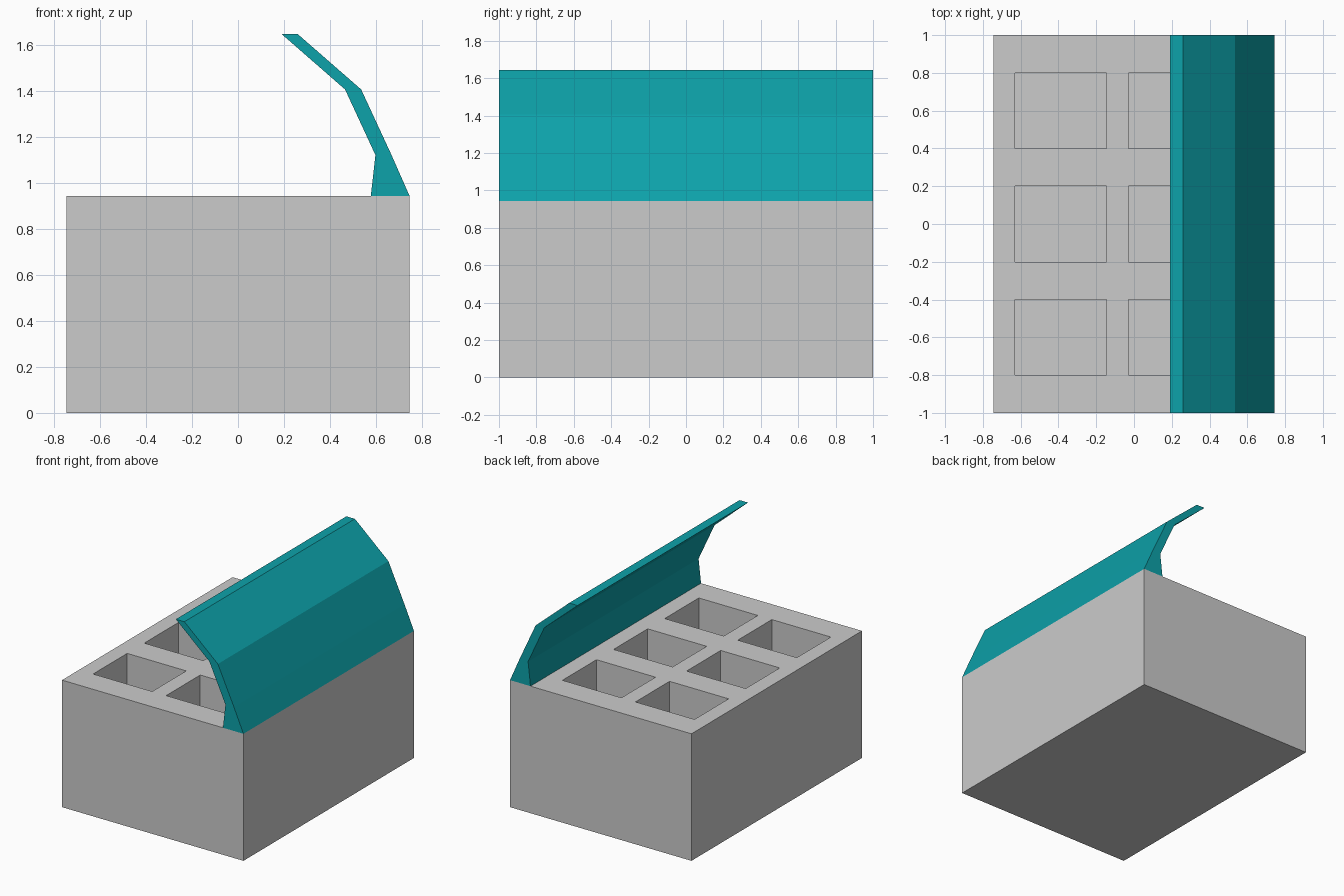
import bpy, bmesh

if "Cube" in bpy.data.objects:
    bpy.data.objects.remove(bpy.data.objects["Cube"])

HX, HY, TOP, FLOOR = 0.745, 1.0, 0.943, 0.12
XS = [-HX, -0.63, -0.145, -0.03, 0.455, HX]
YS = [-HY, -0.8, -0.4, -0.2, 0.2, 0.4, 0.8, HY]


def finish(bm, name):
    bmesh.ops.recalc_face_normals(bm, faces=bm.faces)
    mesh = bpy.data.meshes.new(name)
    bm.to_mesh(mesh)
    bm.free()
    obj = bpy.data.objects.new(name, mesh)
    bpy.context.collection.objects.link(obj)
    return obj


# Box: gridded top, skirt pulled down to the ground, closed bottom
bm = bmesh.new()
grid = [[bm.verts.new((x, y, TOP)) for y in YS] for x in XS]
pockets = []
for i in range(len(XS) - 1):
    for j in range(len(YS) - 1):
        face = bm.faces.new((grid[i][j], grid[i + 1][j], grid[i + 1][j + 1], grid[i][j + 1]))
        if i % 2 and j % 2:
            pockets.append(face)
rim = [e for e in bm.edges if e.is_boundary]
skirt = bmesh.ops.extrude_edge_only(bm, edges=rim)["geom"]
for v in skirt:
    if isinstance(v, bmesh.types.BMVert):
        v.co.z = 0
bmesh.ops.holes_fill(bm, edges=[e for e in bm.edges if e.is_boundary], sides=0)

# Six compartments sunk into the top
for face in bmesh.ops.extrude_discrete_faces(bm, faces=pockets)["faces"]:
    for v in face.verts:
        v.co.z = FLOOR
# Merge the coplanar grid cells
bmesh.ops.dissolve_limit(bm, angle_limit=0.01, verts=bm.verts, edges=bm.edges)
finish(bm, "compartment_box")

# Open lid: bent profile swept along the box length
profile = [(0.745, TOP), (0.667, 1.12), (0.535, 1.405), (0.26, 1.645),
           (0.19, 1.645), (0.465, 1.405), (0.597, 1.12), (0.577, TOP)]
bm = bmesh.new()
end = bm.faces.new([bm.verts.new((x, -HY, z)) for x, z in profile])
sweep = bmesh.ops.extrude_face_region(bm, geom=[end], use_keep_orig=True)["geom"]
for v in sweep:
    if isinstance(v, bmesh.types.BMVert):
        v.co.y = HY
lid = finish(bm, "open_lid")

teal = bpy.data.materials.new("teal")
teal.diffuse_color = (0.004, 0.36, 0.4, 1)
teal.use_nodes = True
teal.node_tree.nodes["Principled BSDF"].inputs["Base Color"].default_value = teal.diffuse_color
lid.data.materials.append(teal)
